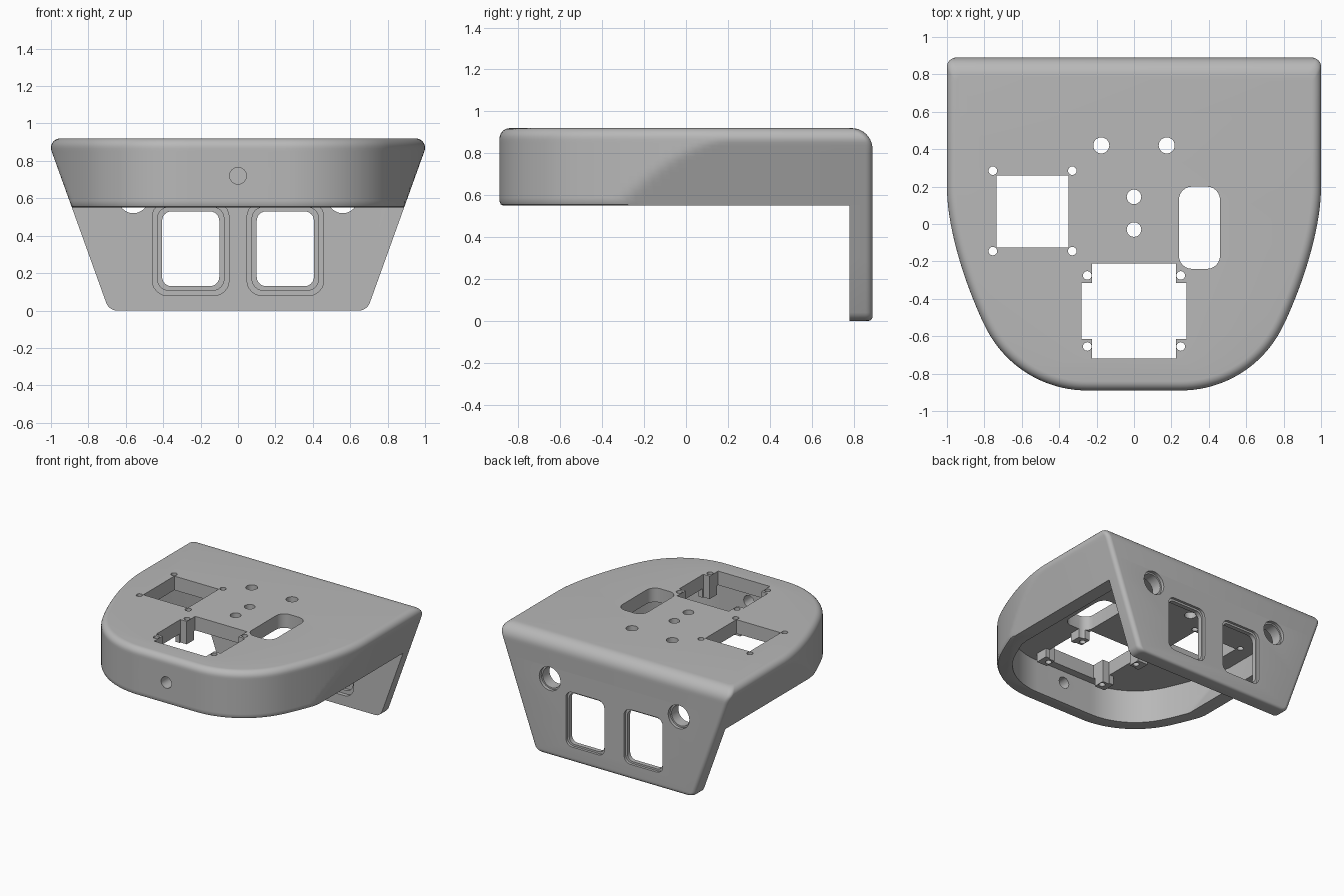
import bpy, bmesh, math
from mathutils import Vector, geometry

if "Cube" in bpy.data.objects:
    bpy.data.objects.remove(bpy.data.objects["Cube"])

TOP, RIM, BACK, WALL = 0.92, 0.55, 0.89, 0.11

grey = bpy.data.materials.new("plain_grey")
grey.use_nodes = True
grey.diffuse_color = (0.48, 0.48, 0.48, 1)
grey.node_tree.nodes["Principled BSDF"].inputs["Base Color"].default_value = (0.48, 0.48, 0.48, 1)


def loft(name, rings):
    """Closed solid through rings of equal point count."""
    bm = bmesh.new()
    loops = [[bm.verts.new(p) for p in ring] for ring in rings]
    n = len(loops[0])
    for a, b in zip(loops, loops[1:]):
        for i in range(n):
            j = (i + 1) % n
            bm.faces.new((a[i], a[j], b[j], b[i]))
    bm.faces.new(loops[0][::-1])
    bm.faces.new(loops[-1])
    bmesh.ops.recalc_face_normals(bm, faces=bm.faces)
    mesh = bpy.data.meshes.new(name)
    bm.to_mesh(mesh)
    bm.free()
    mesh.materials.append(grey)
    ob = bpy.data.objects.new(name, mesh)
    bpy.context.collection.objects.link(ob)
    return ob


def rounded(cx, cy, hx, hy, r, seg=6):
    """Rounded rectangle; a circle when r equals both half sizes."""
    pts = []
    for k, (sx, sy) in enumerate(((1, 1), (-1, 1), (-1, -1), (1, -1))):
        for i in range(seg + 1):
            if r >= hx and i == seg:
                continue
            t = math.pi / 2 * (k + i / seg)
            pts.append((cx + sx * (hx - r) + r * math.cos(t), cy + sy * (hy - r) + r * math.sin(t)))
    return pts


def box(cx, cy, hx, hy):
    return [(cx - hx, cy - hy), (cx + hx, cy - hy), (cx + hx, cy + hy), (cx - hx, cy + hy)]


def prism(pts, lo, hi, axis="z"):
    if axis == "z":
        return loft("cutter", [[(x, y, h) for x, y in pts] for h in (lo, hi)])
    return loft("cutter", [[(x, h, z) for x, z in pts] for h in (lo, hi)])


def combine(ob, tool, operation="DIFFERENCE"):
    mod = ob.modifiers.new("cut", "BOOLEAN")
    mod.operation, mod.solver, mod.object = operation, "EXACT", tool
    bpy.context.view_layer.objects.active = ob
    bpy.ops.object.modifier_apply(modifier=mod.name)
    bpy.data.objects.remove(tool)


def round_in(dist, r):
    """Inset of a quarter-round edge at a distance from the end face."""
    return 0 if dist >= r else r - math.sqrt(max(0, r * r - (r - dist) ** 2))


def bezier(a, b, c, d, n):
    return geometry.interpolate_bezier(*(Vector(p) for p in (a, b, c, d)), n)


# Curved front outline, right half, from the straight side to the nose
shoulder = (0.8, -0.54)
curve = bezier((1, 0.2), (1, -0.03), (0.9, -0.33), shoulder, 20)[:-1] \
    + bezier(shoulder, (0.69, -0.77), (0.47, -0.89), (0.25, -0.89), 20)


def outline(z, half, inset, back, r):
    """Plan section: rounded back corners, curved front, sides limited to half width."""
    pts = []
    for i in range(7):
        t = math.pi / 2 * (1 - i / 6)
        pts.append((half - r + r * math.cos(t), back - r + r * math.sin(t)))
    for i, p in enumerate(curve):
        d = curve[min(i + 1, len(curve) - 1)] - curve[max(i - 1, 0)]
        if i in (0, len(curve) - 1):
            d = Vector((0, -1)) if i == 0 else Vector((-1, 0))
        d.normalize()
        q = p + Vector((d.y, -d.x)) * inset
        pts.append((min(q.x, half), q.y))
    return [(x, y, z) for x, y in pts] + [(-x, y, z) for x, y in reversed(pts)]


def side(z):
    return min(1, 0.69 + 0.36 * z)


# Outer solid: sloped sides, soft top edge, larger round along the back
levels = [0.04 * (1 - math.cos(math.pi / 2 * i / 5)) for i in range(6)]
levels += [0.3, RIM, RIM + 0.005, RIM + 0.02]
levels += [0.57 + 0.25 * i / 14 for i in range(1, 15)]
levels += [0.82 + 0.1 * math.sin(math.pi / 2 * i / 10) for i in range(1, 11)]
rings = []
for z in levels:
    top = round_in(TOP - z, 0.05)
    low = round_in(max(0, z - RIM), 0.02)
    half = side(z) - top - round_in(z, 0.04)
    back = BACK - round_in(TOP - z, 0.1) - round_in(z, 0.02)
    rings.append(outline(z, half, top + low, back, 0.035))
housing = loft("housing", rings)

# Space under the rim, then the hollow interior
combine(housing, prism(box(0, BACK - WALL - 1, 2, 1), -0.5, RIM))
inner = [0.5 + 0.31 * i / 14 for i in range(15)]
combine(housing, loft("cutter", [outline(z, side(z) - WALL, WALL, BACK - WALL, 0.01) for z in inner]))

# Screw bosses under the ceiling
for sx in (-1, 1):
    for y in (-0.275, -0.655):
        combine(housing, prism(box(sx * 0.265, y, 0.05, 0.05), 0.74, 0.86), "UNION")

# Openings through the top
top_cuts = [
    box(-0.5425, 0.0675, 0.1925, 0.1925),
    box(0, -0.465, 0.225, 0.255),
    box(0, -0.465, 0.28, 0.15),
    rounded(0.35, -0.02, 0.11, 0.22, 0.07),
]
for x, y, r in ((-0.175, 0.42, 0.043), (0.175, 0.42, 0.043), (0, 0.145, 0.039), (0, -0.03, 0.039)):
    top_cuts.append(rounded(x, y, r, r, r))
for xs, ys in (((-0.755, -0.33), (-0.145, 0.285)), ((-0.25, 0.25), (-0.655, -0.275))):
    top_cuts += [rounded(x, y, 0.023, 0.023, 0.023, 4) for x in xs for y in ys]
for pts in top_cuts:
    combine(housing, prism(pts, 0.6, 1.1))

# Stepped windows and round ports through the back plate
for sx in (-1, 1):
    x = sx * 0.253
    for hx, hz, r, lo, hi in ((0.153, 0.2, 0.05, 0.7, 1), (0.205, 0.25, 0.08, 0.7, 0.81),
                              (0.178, 0.222, 0.06, 0.7, 0.835), (0.168, 0.215, 0.055, 0.87, 1)):
        combine(housing, prism(rounded(x, 0.33, hx, hz, r), lo, hi, "y"))
    for r, lo in ((0.08, 0.7), (0.092, 0.865)):
        combine(housing, prism(rounded(sx * 0.56, 0.6, r, r, r, 8), lo, 1, "y"))

# Small hole in the nose
combine(housing, prism(rounded(0, 0.72, 0.045, 0.045, 0.045), -1, -0.75, "y"))

bpy.ops.object.select_all(action="DESELECT")
housing.select_set(True)
bpy.context.view_layer.objects.active = housing
bpy.ops.object.shade_smooth_by_angle(angle=math.radians(30))
